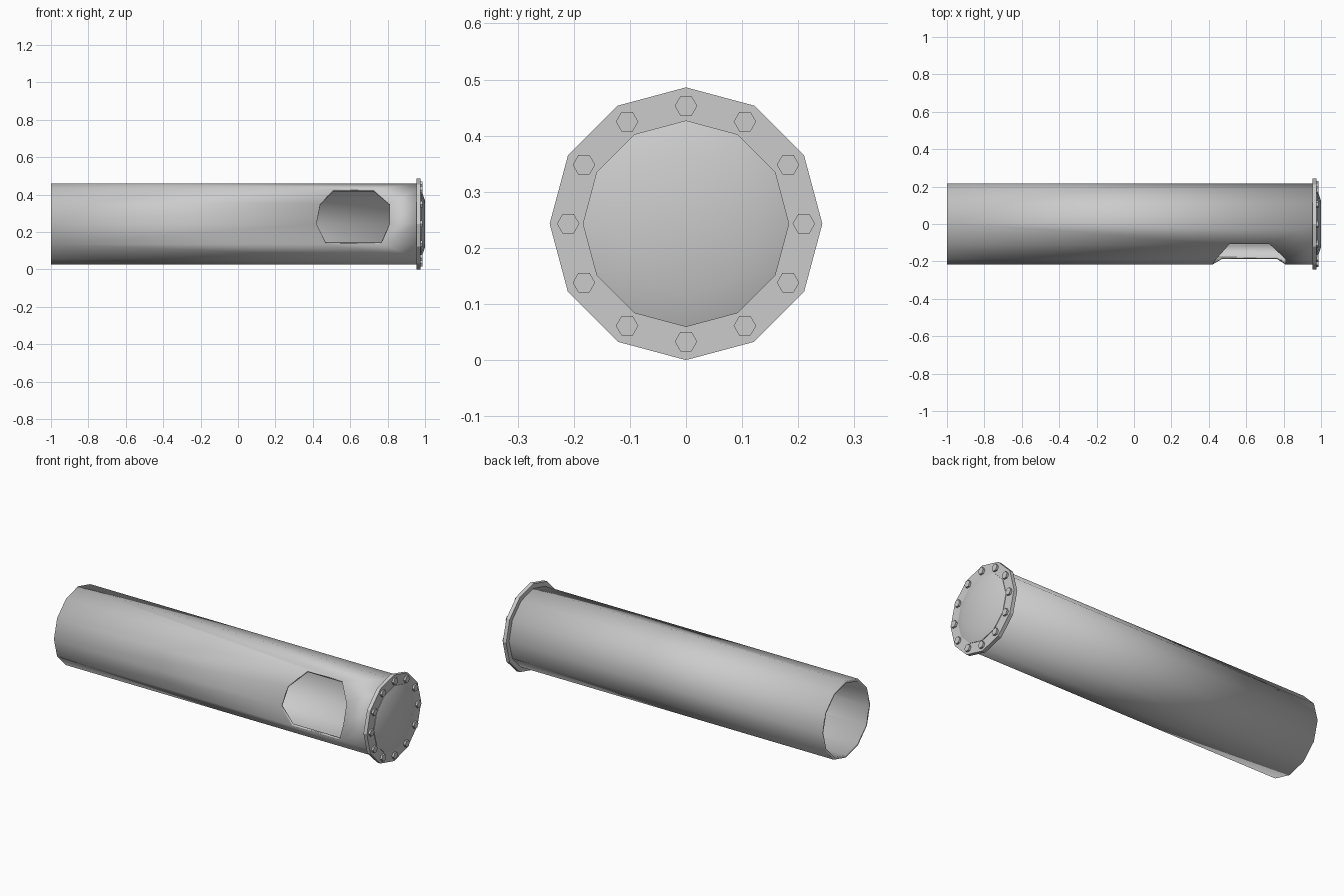
import bpy, bmesh
from math import sin, cos, pi

if "Cube" in bpy.data.objects:
    bpy.data.objects.remove(bpy.data.objects["Cube"])

SIDES = 12
R_FLANGE = 0.243
ZC = R_FLANGE            # height of the tube axis


def finish(name, bm, smooth_angle=None):
    mesh = bpy.data.meshes.new(name)
    bm.to_mesh(mesh)
    bm.free()
    obj = bpy.data.objects.new(name, mesh)
    bpy.context.collection.objects.link(obj)
    if smooth_angle:
        bpy.ops.object.select_all(action='DESELECT')
        obj.select_set(True)
        bpy.context.view_layer.objects.active = obj
        bpy.ops.object.shade_smooth_by_angle(angle=smooth_angle)
    return obj


def point(x, r, a, y=0, z=ZC):
    """Point on a circle about an x-parallel axis; a = 0 faces the front."""
    return (x, y - r * cos(a), z + r * sin(a))


def lathe(name, profile, sides, y=0, z=ZC, smooth_angle=None):
    """Revolve (x, radius) points about an x-parallel axis, closing both ends."""
    bm = bmesh.new()
    rings = [[bm.verts.new(point(x, r, 2 * pi * i / sides, y, z))
              for i in range(sides)] for x, r in profile]
    for a, b in zip(rings, rings[1:]):
        for i in range(sides):
            j = (i + 1) % sides
            bm.faces.new((a[i], b[i], b[j], a[j]))
    bm.faces.new(rings[0])
    bm.faces.new(rings[-1])
    bmesh.ops.recalc_face_normals(bm, faces=bm.faces)
    return finish(name, bm, smooth_angle)


# Hollow tube with a ragged window on the front; window x-limits per corner line
window = {-1: (0.47, 0.765), 0: (0.42, 0.81), 1: (0.44, 0.81), 2: (0.51, 0.725)}
bm = bmesh.new()
lines = []
for i in range(-1, SIDES - 1):
    xs = (-1.0, *window.get(i, ()), 0.962)
    lines.append([bm.verts.new(point(x, 0.2165, 2 * pi * i / SIDES)) for x in xs])
for k in range(SIDES):
    a, b = lines[k], lines[(k + 1) % SIDES]
    if len(a) == 4 and len(b) == 4:
        for s in (0, 2):
            bm.faces.new((a[s], a[s + 1], b[s + 1], b[s]))
    else:
        bm.faces.new(a + b[::-1])
tube = finish("tube", bm, 0.7)
wall = tube.modifiers.new("wall", 'SOLIDIFY')
wall.thickness = 0.013
wall.offset = -1
wall.use_even_offset = True

# End flange and the raised cover on it
lathe("flange", [(0.955, R_FLANGE), (0.976, R_FLANGE)], SIDES, smooth_angle=0.4)
lathe("cover", [(0.97, 0.184), (0.978, 0.184), (0.999, 0.125)], SIDES, smooth_angle=0.7)

# Ring of hexagonal bolts
for i in range(12):
    a = 2 * pi * i / 12
    lathe(f"bolt_{i + 1}", [(0.97, 0.02), (0.987, 0.02)], 6,
          y=-0.21 * cos(a), z=ZC + 0.21 * sin(a))

# Exact overall length of 2 units
bpy.data.objects["cover"].location.x = 0.001
